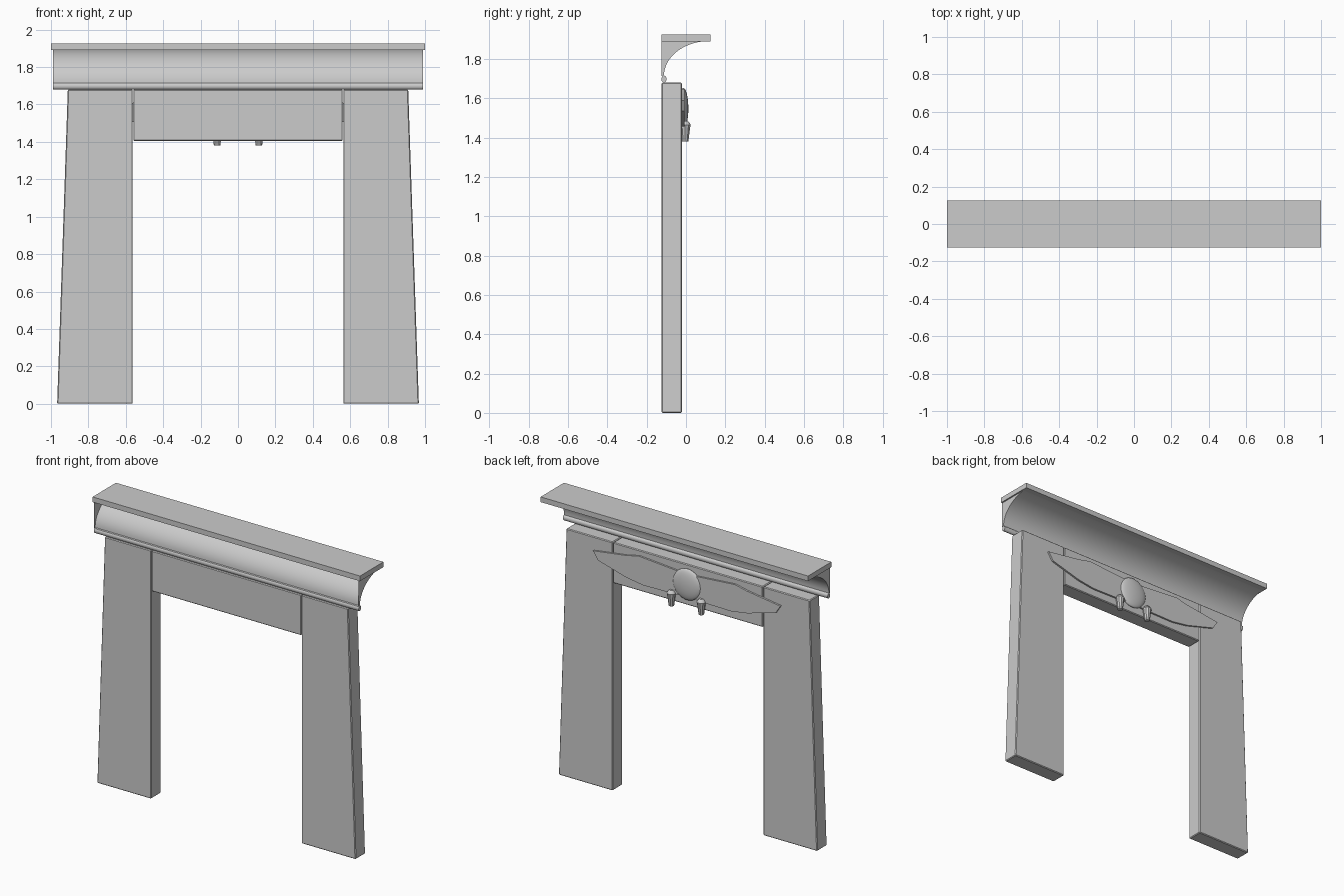
import bpy, bmesh, math

if "Cube" in bpy.data.objects:
    bpy.data.objects.remove(bpy.data.objects["Cube"])

FRONT, WALL = -0.125, -0.02   # front and back planes of the masonry


def finish(name, bm, bevel=0.0, smooth=None):
    bmesh.ops.recalc_face_normals(bm, faces=bm.faces)
    mesh = bpy.data.meshes.new(name)
    bm.to_mesh(mesh)
    bm.free()
    ob = bpy.data.objects.new(name, mesh)
    bpy.context.collection.objects.link(ob)
    if bevel:
        mod = ob.modifiers.new("bevel", 'BEVEL')
        mod.width, mod.segments = bevel, 1
    if smooth:
        bpy.ops.object.select_all(action='DESELECT')
        bpy.context.view_layer.objects.active = ob
        ob.select_set(True)
        bpy.ops.object.shade_smooth_by_angle(angle=math.radians(smooth))
    return ob


def prism(name, outline, y0, y1, bevel=0.0):
    """Extrude an (x, z) outline along y."""
    bm = bmesh.new()
    face = bm.faces.new([bm.verts.new((x, y0, z)) for x, z in outline])
    new = bmesh.ops.extrude_face_region(bm, geom=[face])['geom']
    bmesh.ops.translate(bm, vec=(0, y1 - y0, 0),
                        verts=[g for g in new if isinstance(g, bmesh.types.BMVert)])
    return finish(name, bm, bevel)


def lathe(name, profile, x, y, sides):
    """Spin an (r, z) profile round a vertical axis."""
    bm = bmesh.new()
    rings = [[bm.verts.new((x + r * math.cos(2 * math.pi * i / sides),
                            y + r * math.sin(2 * math.pi * i / sides), z))
              for i in range(sides)] for r, z in profile]
    for a, b in zip(rings, rings[1:]):
        for i in range(sides):
            j = (i + 1) % sides
            bm.faces.new((a[i], a[j], b[j], b[i]))
    bm.faces.new(rings[0])
    bm.faces.new(rings[-1])
    return finish(name, bm, smooth=35)


# Tapered pillars, wings and cobras on both sides
pillar = [(0.563, 0), (0.967, 0), (0.91, 1.68), (0.563, 1.68)]
wing = [(0, 1.615), (0.10, 1.625), (0.36, 1.645), (0.45, 1.625), (0.70, 1.59),
        (0.665, 1.535), (0.45, 1.475), (0.33, 1.457), (0.10, 1.46), (0, 1.47)]
cobra = [(0.017, 1.38), (0.026, 1.45), (0.029, 1.465), (0.024, 1.475), (0.012, 1.485)]
for side, s in (("left", -1), ("right", 1)):
    prism(side + "_pillar", [(s * x, z) for x, z in pillar], FRONT, WALL, 0.005)
    prism(side + "_wing", [(s * x, z) for x, z in wing], WALL - 0.005, -0.008)
    lathe(side + "_cobra", cobra, s * 0.112, -0.004, 10)

# Lintel between the pillars
prism("lintel", [(-0.56, 1.405), (0.56, 1.405), (0.56, 1.68), (-0.56, 1.68)],
      FRONT, WALL, 0.005)

# Flattened sun disc
bm = bmesh.new()
bmesh.ops.create_uvsphere(bm, u_segments=32, v_segments=16, radius=1)
bmesh.ops.scale(bm, vec=(0.105, 0.026, 0.105), verts=bm.verts)
bmesh.ops.translate(bm, vec=(0, -0.014, 1.548), verts=bm.verts)
finish("sun_disc", bm, smooth=60)

# Roll moulding under the cornice
bm = bmesh.new()
ends = [[bm.verts.new((x, -0.112 + 0.013 * math.cos(a * math.pi / 6),
                       1.698 + 0.018 * math.sin(a * math.pi / 6)))
         for a in range(12)] for x in (-0.99, 0.99)]
for i in range(12):
    j = (i + 1) % 12
    bm.faces.new((ends[0][i], ends[0][j], ends[1][j], ends[1][i]))
for e in ends:
    bm.faces.new(e)
finish("roll_moulding", bm, smooth=40)

# Hollow curved cornice, open at the front, with end caps
curve = [(FRONT, 1.715)] + [(0.12 - 0.232 * math.cos(i * math.pi / 32),
                             1.715 + 0.177 * math.sin(i * math.pi / 32))
                            for i in range(17)]
bm = bmesh.new()
rows = [[bm.verts.new((x, y, z)) for y, z in curve] for x in (-0.99, 0.99)]
for i in range(len(curve) - 1):
    bm.faces.new((rows[0][i], rows[0][i + 1], rows[1][i + 1], rows[1][i]))
for row, x in zip(rows, (-0.99, 0.99)):
    bm.faces.new(row + [bm.verts.new((x, FRONT, 1.892))])
finish("curved_cornice", bm, smooth=30)

# Flat slab on top
prism("top_slab", [(-1, 1.89), (1, 1.89), (1, 1.925), (-1, 1.925)], FRONT, 0.125)
